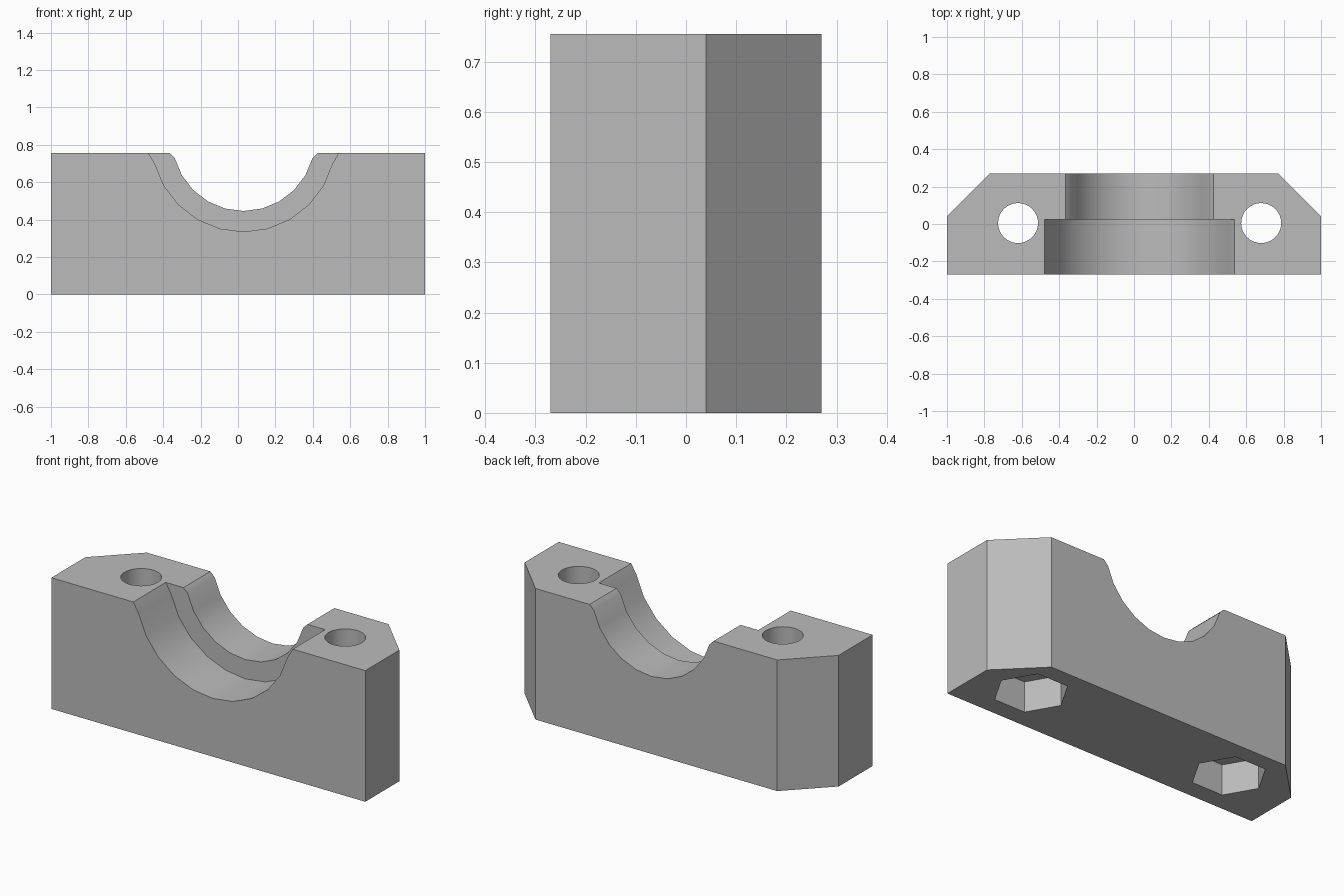
import bpy
import bmesh
from math import sin, cos, radians, pi
from mathutils import Matrix, Vector

old = bpy.data.objects.get("Cube")
if old:
    bpy.data.objects.remove(old, do_unlink=True)

HEIGHT, HALF_DEPTH = 0.755, 0.27
AXIS_X, AXIS_Z = 0.03, 0.827     # centre line of the bearing saddle
BOLT_OFFSET, BOLT_Y = 0.65, 0.005

grey = bpy.data.materials.new("plain grey")
grey.use_nodes = True
colour = (0.5, 0.5, 0.5, 1)
grey.diffuse_color = colour
grey.node_tree.nodes["Principled BSDF"].inputs["Base Color"].default_value = colour


def prism(name, points, direction):
    """Extrude a closed outline of 3D points along a direction."""
    bm = bmesh.new()
    face = bm.faces.new([bm.verts.new(p) for p in points])
    new = bmesh.ops.extrude_face_region(bm, geom=[face])["geom"]
    verts = [v for v in new if isinstance(v, bmesh.types.BMVert)]
    bmesh.ops.translate(bm, verts=verts, vec=Vector(direction))
    bmesh.ops.recalc_face_normals(bm, faces=bm.faces)
    mesh = bpy.data.meshes.new(name)
    bm.to_mesh(mesh)
    bm.free()
    obj = bpy.data.objects.new(name, mesh)
    bpy.context.collection.objects.link(obj)
    mesh.materials.append(grey)
    return obj


def cut(target, cutter):
    """Subtract a cutter from the target and keep it hidden."""
    mod = target.modifiers.new(cutter.name, "BOOLEAN")
    mod.operation, mod.solver, mod.object = "DIFFERENCE", "EXACT", cutter
    bpy.context.view_layer.objects.active = target
    bpy.ops.object.modifier_apply(modifier=mod.name)
    bpy.data.objects.remove(cutter, do_unlink=True)


def saddle(name, radius, lip, y_end):
    """Round channel whose upper sides flare out to a lip at the top face."""
    right = [(radius * sin(radians(a)), AXIS_Z - radius * cos(radians(a)))
             for a in range(0, 90, 15)]
    right += [(lip, HEIGHT), (lip, 1)]
    outline = [(-x, z) for x, z in reversed(right[1:])] + right
    points = [(AXIS_X + x, -0.4, z) for x, z in outline]
    return prism(name, points, (0, y_end + 0.4, 0))


def well(name, x, radius, sides, bottom, height):
    """Upright round or polygonal pocket."""
    ring = [(x + radius * cos(2 * pi * i / sides),
             BOLT_Y + radius * sin(2 * pi * i / sides), bottom)
            for i in range(sides)]
    return prism(name, ring, (0, 0, height))


# Block with the two rear corners chamfered
half = [(1, -HALF_DEPTH), (1, 0.04), (0.77, HALF_DEPTH)]
plan = half + [(-x, y) for x, y in reversed(half)]
block = prism("bearing_block", [(x, y, 0) for x, y in plan], (0, 0, HEIGHT))

# Narrow channel right through, wider counterbore from the front
cut(block, saddle("through_channel", 0.381, 0.395, 0.4))
cut(block, saddle("front_counterbore", 0.492, 0.508, 0.025))

# Bolt holes with hexagonal nut pockets underneath
for side in (-1, 1):
    x = AXIS_X + side * BOLT_OFFSET
    cut(block, well("bolt_hole", x, 0.107, 32, -0.1, 1))
    cut(block, well("nut_pocket", x, 0.195, 6, -0.1, 0.275))

bpy.ops.object.select_all(action="DESELECT")
block.select_set(True)
bpy.context.view_layer.objects.active = block
bpy.ops.object.shade_smooth_by_angle(angle=radians(30))
